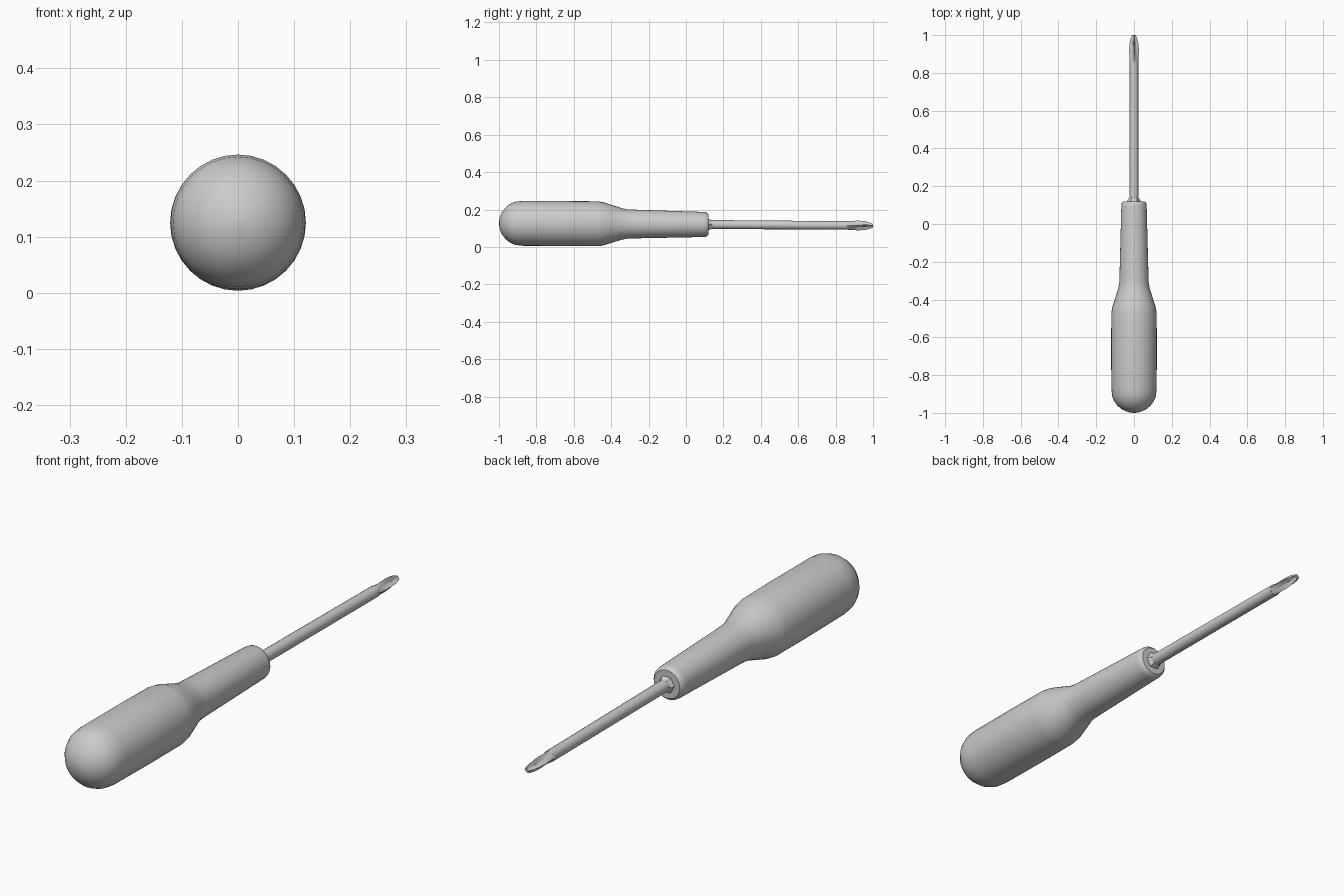
import bpy, bmesh, math
from mathutils import Matrix

if "Cube" in bpy.data.objects:
    bpy.data.objects.remove(bpy.data.objects["Cube"], do_unlink=True)

grey = bpy.data.materials.new("plain grey")
grey.use_nodes = True
colour = (0.6, 0.6, 0.6, 1)
grey.diffuse_color = colour
grey.node_tree.nodes["Principled BSDF"].inputs["Base Color"].default_value = colour

# The long axis dips very slightly towards the tip
PLACE = Matrix.Translation((0, 0, 0.1205)) @ Matrix.Rotation(-0.0065, 4, 'X')


def loft(name, sections, sides, angle=35):
    """Skin rings along y. Each section is (y, radius, groove radius)."""
    bm = bmesh.new()
    rings = []
    for y, fin, groove in sections:
        ring = []
        for i in range(sides):
            a = 2 * math.pi * i / sides
            # fins point along the axes, grooves lie on the diagonals
            r = fin + (groove - fin) * abs(math.sin(2 * a)) ** 0.7
            ring.append(bm.verts.new((r * math.cos(a), y, r * math.sin(a))))
        rings.append(ring)
    for a, b in zip(rings, rings[1:]):
        for i in range(sides):
            j = (i + 1) % sides
            bm.faces.new((a[i], a[j], b[j], b[i]))
    bm.faces.new(rings[0])
    bm.faces.new(rings[-1])
    bmesh.ops.recalc_face_normals(bm, faces=bm.faces)
    bm.transform(PLACE)
    mesh = bpy.data.meshes.new(name)
    bm.to_mesh(mesh)
    bm.free()
    mesh.materials.append(grey)
    obj = bpy.data.objects.new(name, mesh)
    bpy.context.collection.objects.link(obj)
    bpy.ops.object.select_all(action='DESELECT')
    obj.select_set(True)
    bpy.context.view_layer.objects.active = obj
    bpy.ops.object.shade_smooth_by_angle(angle=math.radians(angle))
    return obj


def round_sections(profile):
    return [(y, r, r) for y, r in profile]


# Handle: domed butt, thick grip, shoulder and slim neck
dome = [(-0.88 - 0.12 * math.cos(t), 0.12 * math.sin(t))
        for t in (math.radians(d) for d in (3, 15, 30, 45, 60, 75))]
grip = [(-0.87, 0.12), (-0.65, 0.121), (-0.47, 0.12), (-0.44, 0.115),
        (-0.39, 0.099), (-0.34, 0.083), (-0.31, 0.078), (-0.25, 0.076),
        (0.095, 0.067), (0.11, 0.065), (0.12, 0.056)]
loft("handle", round_sections(dome + grip), 32)

# Small six-sided collar where the shaft enters the handle
loft("collar", round_sections([(0.10, 0.036), (0.125, 0.034), (0.14, 0.024)]), 6, 25)

# Shaft
loft("shaft", round_sections([(0.10, 0.024), (0.86, 0.0225)]), 16)

# Cross tip: four fins with grooves that deepen towards the end
loft("cross_tip", [(0.855, 0.0225, 0.0225), (0.88, 0.024, 0.018),
                   (0.92, 0.026, 0.011), (0.955, 0.024, 0.009),
                   (0.98, 0.018, 0.008), (1.0, 0.009, 0.006)], 24)
